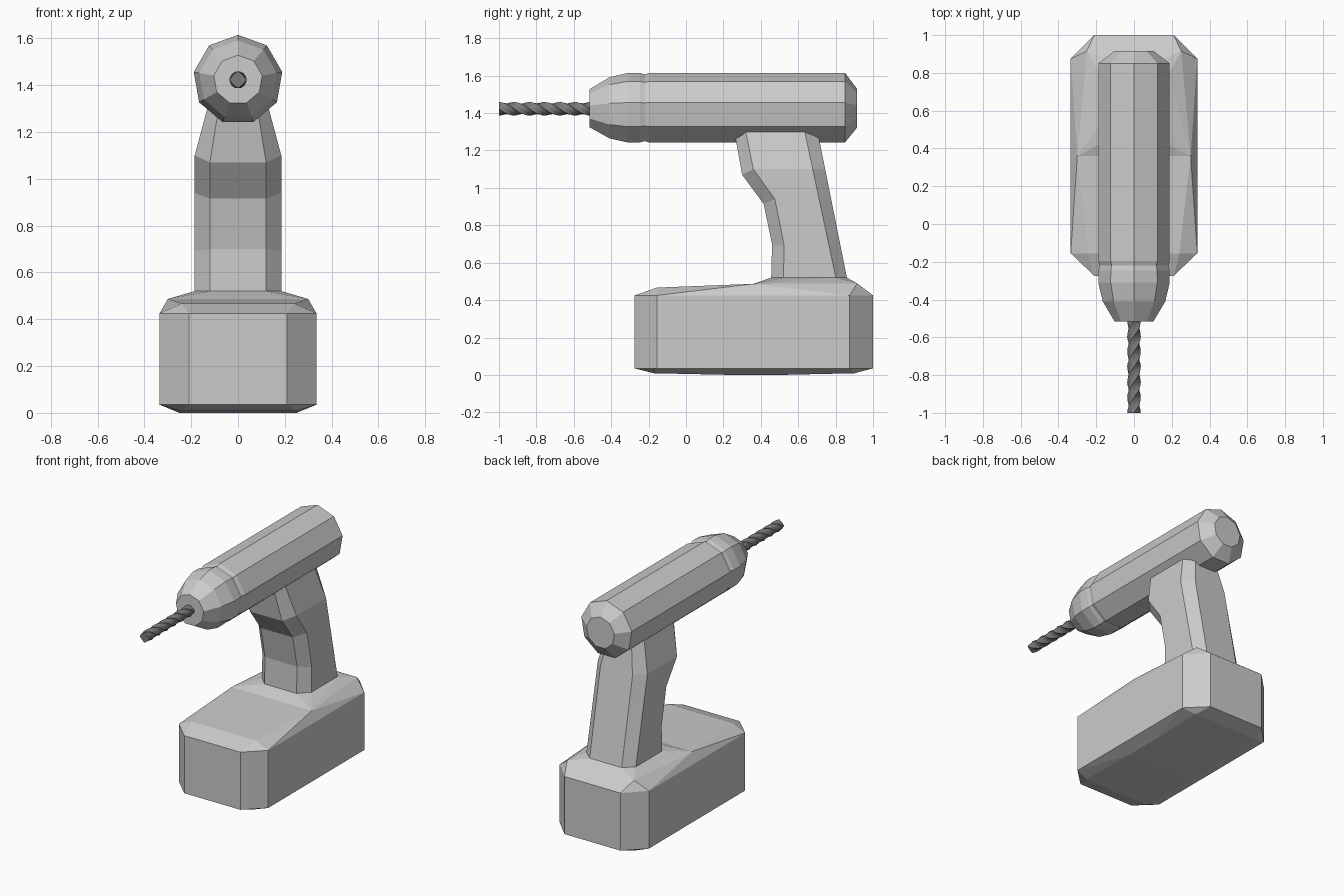
import bpy, bmesh
from math import sin, cos, pi

if "Cube" in bpy.data.objects:
    bpy.data.objects.remove(bpy.data.objects["Cube"])

AXIS_Z = 1.423


def finish(name, bm):
    bmesh.ops.recalc_face_normals(bm, faces=bm.faces)
    mesh = bpy.data.meshes.new(name)
    bm.to_mesh(mesh)
    bm.free()
    ob = bpy.data.objects.new(name, mesh)
    bpy.context.collection.objects.link(ob)
    return ob


def loft(name, rings):
    bm = bmesh.new()
    rows = [[bm.verts.new(p) for p in ring] for ring in rings]
    n = len(rows[0])
    for a, b in zip(rows, rows[1:]):
        for i in range(n):
            j = (i + 1) % n
            bm.faces.new((a[i], a[j], b[j], b[i]))
    bm.faces.new(rows[0])
    bm.faces.new(rows[-1])
    return finish(name, bm)


def hull(name, half):
    # convex solid from points on the +x side, mirrored
    bm = bmesh.new()
    for x, y, z in half:
        for s in (1, -1):
            bm.verts.new((s * x, y, z))
    res = bmesh.ops.convex_hull(bm, input=bm.verts)
    junk = {g for g in res["geom_interior"] + res["geom_unused"]
            if isinstance(g, bmesh.types.BMVert) and g.is_valid}
    bmesh.ops.delete(bm, geom=list(junk), context='VERTS')
    bmesh.ops.dissolve_limit(bm, angle_limit=0.01, verts=bm.verts, edges=bm.edges)
    return finish(name, bm)


def ring(y, radii, turn=pi / 2):
    n = len(radii)
    return [(r * cos(turn + 2 * pi * i / n), y, AXIS_Z + r * sin(turn + 2 * pi * i / n))
            for i, r in enumerate(radii)]


# nine-sided motor housing with chuck nose and groove
profile = [(-0.515, 0.105), (-0.41, 0.168), (-0.31, 0.192), (-0.245, 0.191),
           (-0.22, 0.184), (-0.195, 0.192), (0.85, 0.192), (0.915, 0.106)]
loft("motor_housing", [ring(y, [r] * 9) for y, r in profile])

# fluted drill bit, twisting along its length
steps = 36
bit = loft("drill_bit", [ring(-1 + 0.52 * i / steps, [0.036, 0.029] * 4,
                              -2 * pi * 1.6 * i / steps) for i in range(steps + 1)])
dark = bpy.data.materials.new("dark_steel")
dark.diffuse_color = (0.2, 0.2, 0.2, 1)
dark.use_nodes = True
dark.node_tree.nodes["Principled BSDF"].inputs["Base Color"].default_value = dark.diffuse_color
bit.data.materials.append(dark)

# chamfered handle: front y, front z, chamfer y, chamfer z, half width, flat half width
sections = [(0.455, 0.50, 0.52, 0.50, 0.185, 0.12),
            (0.46, 0.70, 0.525, 0.69, 0.185, 0.12),
            (0.415, 0.915, 0.475, 0.94, 0.185, 0.12),
            (0.30, 1.07, 0.36, 1.10, 0.185, 0.12),
            (0.25, 1.35, 0.31, 1.35, 0.118, 0.075)]
rows = []
for fy, fz, cy, cz, w, f in sections:
    by, bcy = 0.71 + (1.27 - cz) * 0.2, 0.635 + (1.30 - cz) * 0.213
    side = [(f, fy, fz), (w, cy, cz), (w, bcy, cz), (f, by, cz)]
    rows.append(side + [(-x, y, z) for x, y, z in reversed(side)])
loft("handle", rows)

# battery pack with cut corners and sloping top
outline = [(0.21, -0.275), (0.335, -0.155), (0.335, 0.875), (0.21, 1.0)]
shoulder = [(0.30, 0.36, 0.487), (0.25, 0.915, 0.49)]
underside = [(0.25, -0.17, 0.009), (0.25, 0.25, 0), (0.25, 0.5, 0), (0.25, 0.9, 0.009)]
walls = [(x, y, z) for z in (0.035, 0.425) for x, y in outline]
hull("battery", walls + underside + [(0.24, -0.155, 0.467)] + shoulder)

# raised collar where the handle meets the battery
hull("handle_collar", shoulder + [(0.12, 0.455, 0.52), (0.185, 0.52, 0.52),
                                  (0.185, 0.80, 0.52), (0.12, 0.86, 0.52)])
